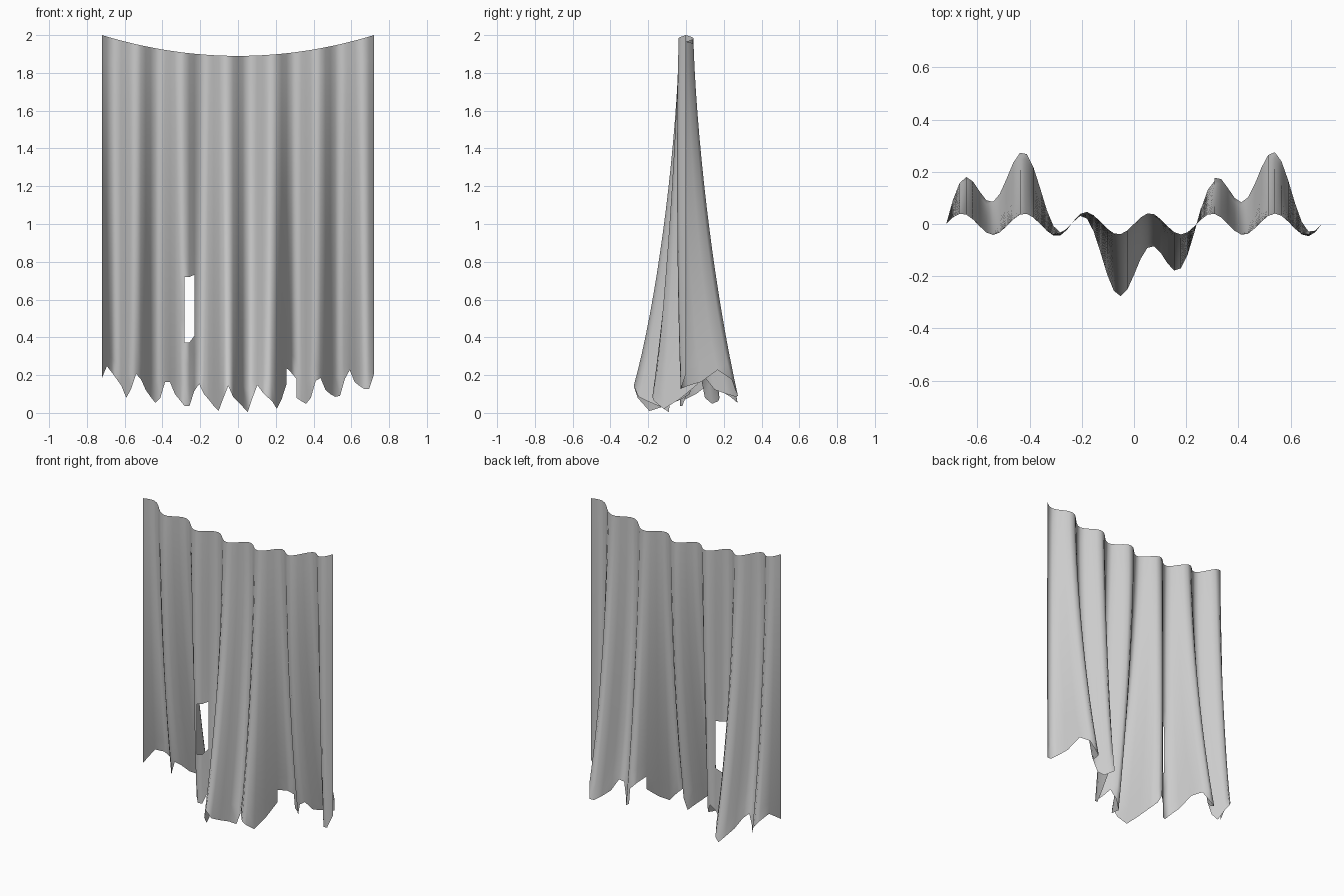
import bpy, bmesh, math

if "Cube" in bpy.data.objects:
    bpy.data.objects.remove(bpy.data.objects["Cube"])

COLS, ROWS = 56, 16
HALF = 0.72

# Height of the torn lower edge, one value per column (left to right)
HEM = [.185, .248, .215, .18, .143, .08, .127, .206, .18, .122, .085, .053,
       .08, .164, .164, .10, .069, .037, .037, .116, .153, .10, .07, .037,
       .01, .08, .143, .085, .058, .032, .005, .08, .148, .111, .085, .063,
       .021, .074, .153, .12, .08, .063, .048, .08, .17, .185, .122, .10,
       .085, .09, .18, .227, .164, .143, .127, .127, .206]


def cloth_point(i, k):
    """Folds deepen and a slow billow grows towards the hem."""
    u, t = i / COLS, k / ROWS
    x = HALF * (2 * u - 1)
    top = 1.89 + 0.11 * (x / HALF) ** 2
    y = ((0.04 + 0.055 * t) * math.sin(12 * math.pi * u)
         + 0.195 * t ** 1.7 * math.sin(3 * math.pi * u))
    z = top * (1 - t) + HEM[i] * t ** 4
    return x, y, z


def torn_out(i, k):
    """Cells missing from the cloth: a slit and a notch in the hem."""
    slit = i in (17, 18) and 10 <= k <= 12
    notch = i in (38, 39) and k == ROWS - 1
    return slit or notch


# Hanging cloth as a single-sided grid
bm = bmesh.new()
grid = [[bm.verts.new(cloth_point(i, k)) for k in range(ROWS + 1)]
        for i in range(COLS + 1)]
for i in range(COLS):
    for k in range(ROWS):
        if not torn_out(i, k):
            bm.faces.new((grid[i][k], grid[i][k + 1],
                          grid[i + 1][k + 1], grid[i + 1][k]))
bmesh.ops.delete(bm, geom=[v for v in bm.verts if not v.link_faces], context='VERTS')
for f in bm.faces:
    f.smooth = True

mesh = bpy.data.meshes.new("tattered_curtain")
bm.to_mesh(mesh)
bm.free()
curtain = bpy.data.objects.new("tattered_curtain", mesh)
bpy.context.collection.objects.link(curtain)
